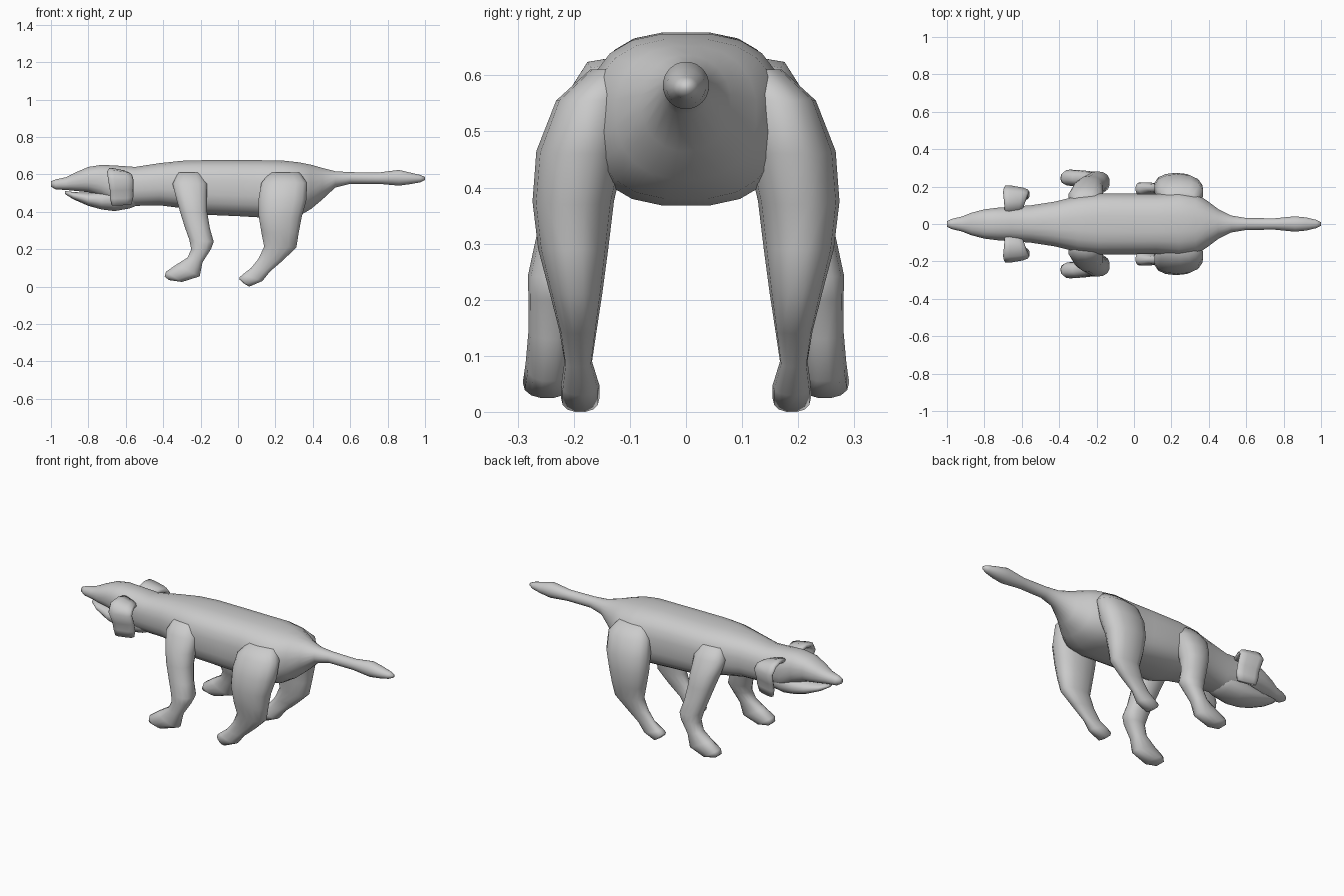
import bpy, bmesh, math

grey = bpy.data.materials.new("coat grey")
grey.diffuse_color = (0.6, 0.6, 0.6, 1)


def finish(name, bm):
    bmesh.ops.recalc_face_normals(bm, faces=bm.faces)
    me = bpy.data.meshes.new(name)
    bm.to_mesh(me)
    bm.free()
    ob = bpy.data.objects.new(name, me)
    bpy.context.collection.objects.link(ob)
    me.materials.append(grey)
    for p in me.polygons:
        p.use_smooth = True
    return ob


def spow(v, p):
    return math.copysign(abs(v) ** p, v)


def loft(name, rings, n=16, side=1):
    """Each ring: x, z of one edge, x, z of the opposite edge, y from, y to, squareness."""
    bm = bmesh.new()
    loops = []
    for xa, za, xb, zb, y0, y1, e in rings:
        loop = []
        for i in range(n):
            a = 2 * math.pi * (i + 0.5) / n
            t = (1 + spow(math.cos(a), 2 / e) / math.cos(math.pi / n) ** (2 / e)) / 2
            s = spow(math.sin(a), 2 / e) / math.cos(math.pi / n) ** (2 / e)
            y = (y0 + y1) / 2 + s * (y1 - y0) / 2
            loop.append(bm.verts.new((xb + (xa - xb) * t, side * y, zb + (za - zb) * t)))
        loops.append(loop)
    for p, q in zip(loops, loops[1:]):
        for i in range(n):
            j = (i + 1) % n
            bm.faces.new((p[i], p[j], q[j], q[i]))
    bm.faces.new(loops[0])
    bm.faces.new(loops[-1])
    return finish(name, bm)


# Head, trunk and tail in one run: x, top, bottom, half width, squareness
spine = [
    (-1.0, .563, .535, .014, 2), (-.975, .573, .52, .027, 2), (-.92, .585, .517, .04, 2.2),
    (-.87, .61, .512, .06, 2.3), (-.80, .64, .505, .078, 2.4), (-.73, .651, .48, .087, 2.4),
    (-.66, .648, .43, .092, 2.4), (-.55, .64, .432, .10, 2.4), (-.42, .66, .435, .12, 2.5),
    (-.30, .673, .42, .15, 2.6), (-.19, .676, .385, .162, 2.8), (0, .676, .377, .162, 2.8),
    (.12, .676, .37, .16, 2.8), (.24, .674, .368, .175, 2.6), (.33, .664, .38, .165, 2.5),
    (.39, .652, .415, .125, 2.3), (.45, .635, .465, .08, 2.1), (.52, .617, .53, .045, 2),
    (.60, .612, .55, .032, 2), (.75, .61, .55, .03, 2), (.86, .624, .54, .041, 2),
    (.92, .61, .548, .035, 2), (.975, .597, .558, .022, 2), (1.0, .587, .57, .01, 2)]
loft("body", [(x, t, x, b, -w, w, e) for x, t, b, w, e in spine], n=20)

# Lower jaw, set just under the mouth line
jaw = [(-.925, .512, .495, .02), (-.88, .506, .467, .045), (-.80, .502, .432, .066),
       (-.73, .51, .413, .077), (-.66, .53, .404, .082), (-.58, .53, .418, .08),
       (-.50, .52, .45, .06)]
loft("lower_jaw", [(x, t, x, b, -w, w, 2.2) for x, t, b, w in jaw])

# Legs: front edge x, z, back edge x, z, inner y, outer y
front_leg = [
    (-.32, .61, -.20, .61, .08, .16), (-.35, .55, -.165, .55, .09, .20),
    (-.33, .47, -.165, .47, .10, .24), (-.31, .40, -.165, .40, .13, .255),
    (-.285, .32, -.15, .31, .155, .265), (-.26, .25, -.13, .24, .165, .28),
    (-.25, .20, -.145, .20, .185, .28), (-.27, .155, -.19, .13, .20, .28),
    (-.33, .118, -.205, .055, .205, .285), (-.385, .08, -.30, .025, .205, .29),
    (-.392, .055, -.37, .035, .22, .27)]
hind_leg = [
    (.17, .61, .33, .61, .09, .17), (.125, .555, .37, .555, .10, .23),
    (.11, .47, .365, .46, .11, .265), (.11, .38, .34, .37, .13, .272),
    (.125, .29, .325, .29, .14, .262), (.14, .215, .312, .21, .15, .242),
    (.11, .15, .24, .14, .16, .225), (.07, .10, .17, .08, .168, .216),
    (.025, .065, .13, .03, .155, .222), (.008, .05, .06, .0, .155, .222),
    (.008, .038, .03, .018, .17, .205)]

# Ears: a slab that leaves the head sideways and droops; y, z, front x, back x
ear_path = [(.06, .60, -.69, -.60), (.12, .612, -.695, -.58), (.165, .605, -.70, -.565),
            (.185, .575, -.695, -.56), (.165, .52, -.685, -.56), (.155, .475, -.685, -.56),
            (.15, .437, -.675, -.57)]


def ear(name, side):
    bm = bmesh.new()
    loops = []
    for k, (y, z, xa, xb) in enumerate(ear_path):
        p, q = ear_path[max(k - 1, 0)], ear_path[min(k + 1, len(ear_path) - 1)]
        dy, dz = q[0] - p[0], q[1] - p[1]
        d = math.hypot(dy, dz)
        ny, nz = -dz / d, dy / d
        loop = []
        # The front edge flares outward, the rear edge lies closer to the head
        for i in range(10):
            a = 2 * math.pi * i / 10
            c = spow(math.cos(a), .6)
            off = .016 * spow(math.sin(a), .7) - .012 * c
            x = (xa + xb) / 2 + c * (xb - xa) / 2
            loop.append(bm.verts.new((x, side * (y + ny * off), z + nz * off)))
        loops.append(loop)
    for p, q in zip(loops, loops[1:]):
        for i in range(10):
            j = (i + 1) % 10
            bm.faces.new((p[i], p[j], q[j], q[i]))
    bm.faces.new(loops[0])
    bm.faces.new(loops[-1])
    return finish(name, bm)


for side, label in ((1, "left"), (-1, "right")):
    loft("front_leg_" + label, [r + (2.3,) for r in front_leg], n=14, side=side)
    loft("hind_leg_" + label, [r + (2.3,) for r in hind_leg], n=14, side=side)
    ear("ear_" + label, side)
